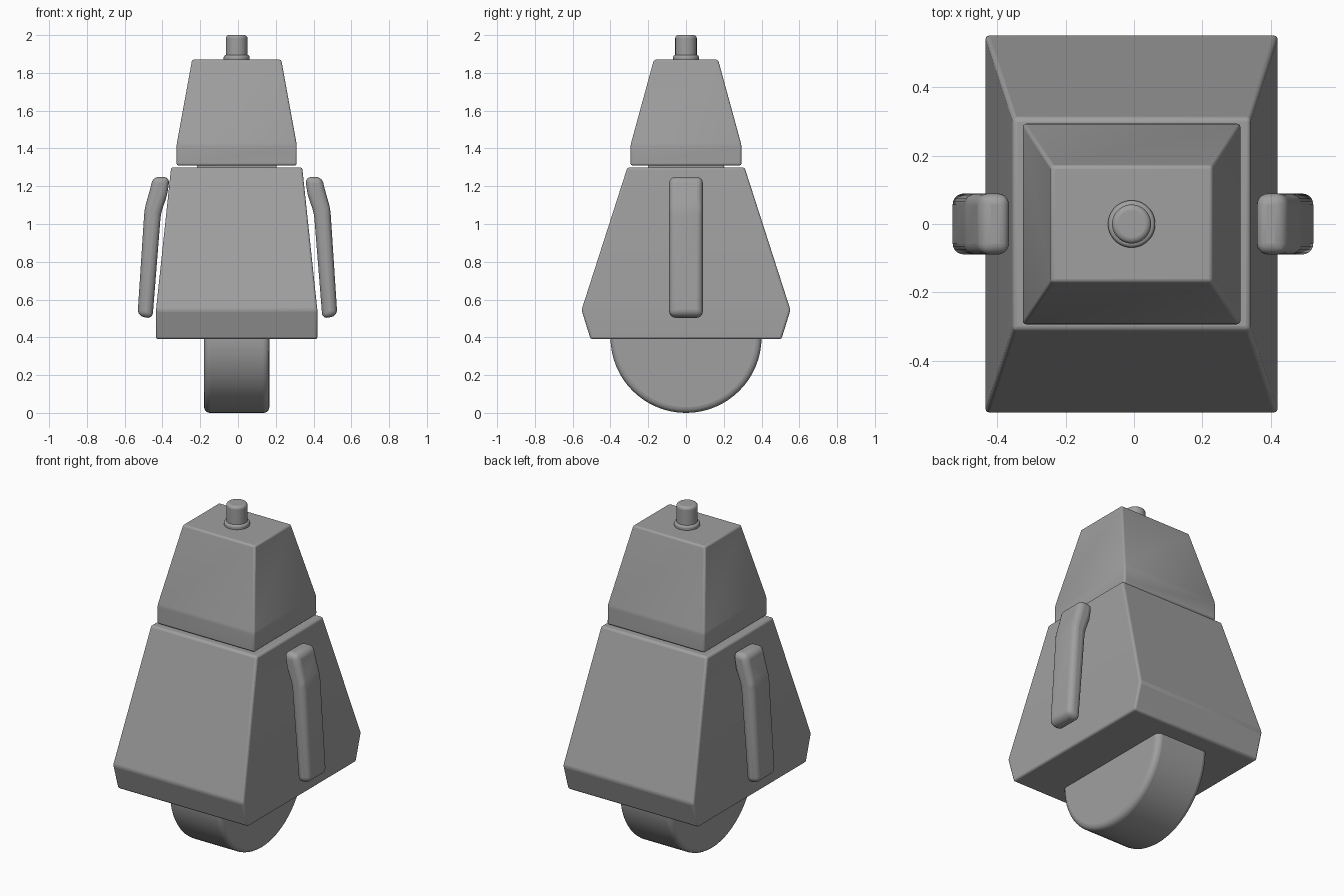
import bpy, bmesh, math
from mathutils import Matrix

if "Cube" in bpy.data.objects:
    bpy.data.objects.remove(bpy.data.objects["Cube"])

CX = -0.007  # the torso line sits slightly off centre

grey = bpy.data.materials.new("plain grey")
grey.use_nodes = True
colour = (0.35, 0.35, 0.35, 1)
grey.diffuse_color = colour
grey.node_tree.nodes["Principled BSDF"].inputs["Base Color"].default_value = colour


def finish(name, bm, bevel=0.0, segments=3, limit=10):
    """Turn a bmesh into a softly bevelled, smooth shaded object."""
    bmesh.ops.recalc_face_normals(bm, faces=bm.faces[:])
    mesh = bpy.data.meshes.new(name)
    bm.to_mesh(mesh)
    bm.free()
    mesh.materials.append(grey)
    obj = bpy.data.objects.new(name, mesh)
    bpy.context.collection.objects.link(obj)
    if bevel:
        mod = obj.modifiers.new("soft edges", "BEVEL")
        mod.width = bevel
        mod.segments = segments
        mod.limit_method = "ANGLE"
        mod.angle_limit = math.radians(limit)
    bpy.ops.object.select_all(action="DESELECT")
    bpy.context.view_layer.objects.active = obj
    obj.select_set(True)
    bpy.ops.object.shade_smooth_by_angle(angle=math.radians(35))
    return obj


def loft(name, rings, bevel, segments=3):
    """Join rings of points and cap both ends."""
    bm = bmesh.new()
    loops = [[bm.verts.new(p) for p in ring] for ring in rings]
    for a, b in zip(loops, loops[1:]):
        for i in range(len(a)):
            j = (i + 1) % len(a)
            bm.faces.new((a[i], a[j], b[j], b[i]))
    bm.faces.new(loops[0])
    bm.faces.new(loops[-1])
    return finish(name, bm, bevel, segments)


def box_ring(x0, x1, y, z):
    return [(x0, -y, z), (x1, -y, z), (x1, y, z), (x0, y, z)]


def tapered_box(name, sections, bevel):
    """Each section is half width, half depth, height."""
    return loft(name, [box_ring(CX - w, CX + w, d, z) for w, d, z in sections], bevel)


def cylinder(name, radius, depth, matrix, bevel, sides=48):
    bm = bmesh.new()
    bmesh.ops.create_cone(bm, cap_ends=True, segments=sides, radius1=radius,
                          radius2=radius, depth=depth, matrix=matrix)
    return finish(name, bm, bevel, 4, 30)


# Torso, neck and head
tapered_box("body", [(0.427, 0.505, 0.39), (0.427, 0.553, 0.545), (0.347, 0.31, 1.30)], 0.012)
tapered_box("neck", [(0.21, 0.2, 1.28), (0.21, 0.2, 1.33)], 0)
tapered_box("head", [(0.318, 0.293, 1.31), (0.318, 0.293, 1.42), (0.236, 0.17, 1.87)], 0.01)

# Wheel half hidden in the body
cylinder("wheel", 0.40, 0.345,
         Matrix.Translation((CX, 0, 0.40)) @ Matrix.Rotation(math.pi / 2, 4, "Y"), 0.03, 64)

# Antenna on the head
cylinder("antenna_base", 0.069, 0.035, Matrix.Translation((CX, 0, 1.877)), 0.012)
cylinder("antenna", 0.057, 0.14, Matrix.Translation((CX, 0, 1.93)), 0.016)

# Arms: inner x, outer x, height inside, height outside
arm_sections = [(0.45, 0.529, 0.497, 0.515), (0.405, 0.492, 1.06, 1.08),
                (0.372, 0.461, 1.15, 1.19), (0.358, 0.447, 1.248, 1.25)]
for side, name in ((1, "left_arm"), (-1, "right_arm")):
    rings = []
    for inner, outer, z_in, z_out in arm_sections:
        xi, xo = side * inner - 0.003, side * outer - 0.003
        rings.append([(xi, -0.089, z_in), (xo, -0.089, z_out),
                      (xo, 0.089, z_out), (xi, 0.089, z_in)])
    loft(name, rings, 0.032, 5)
